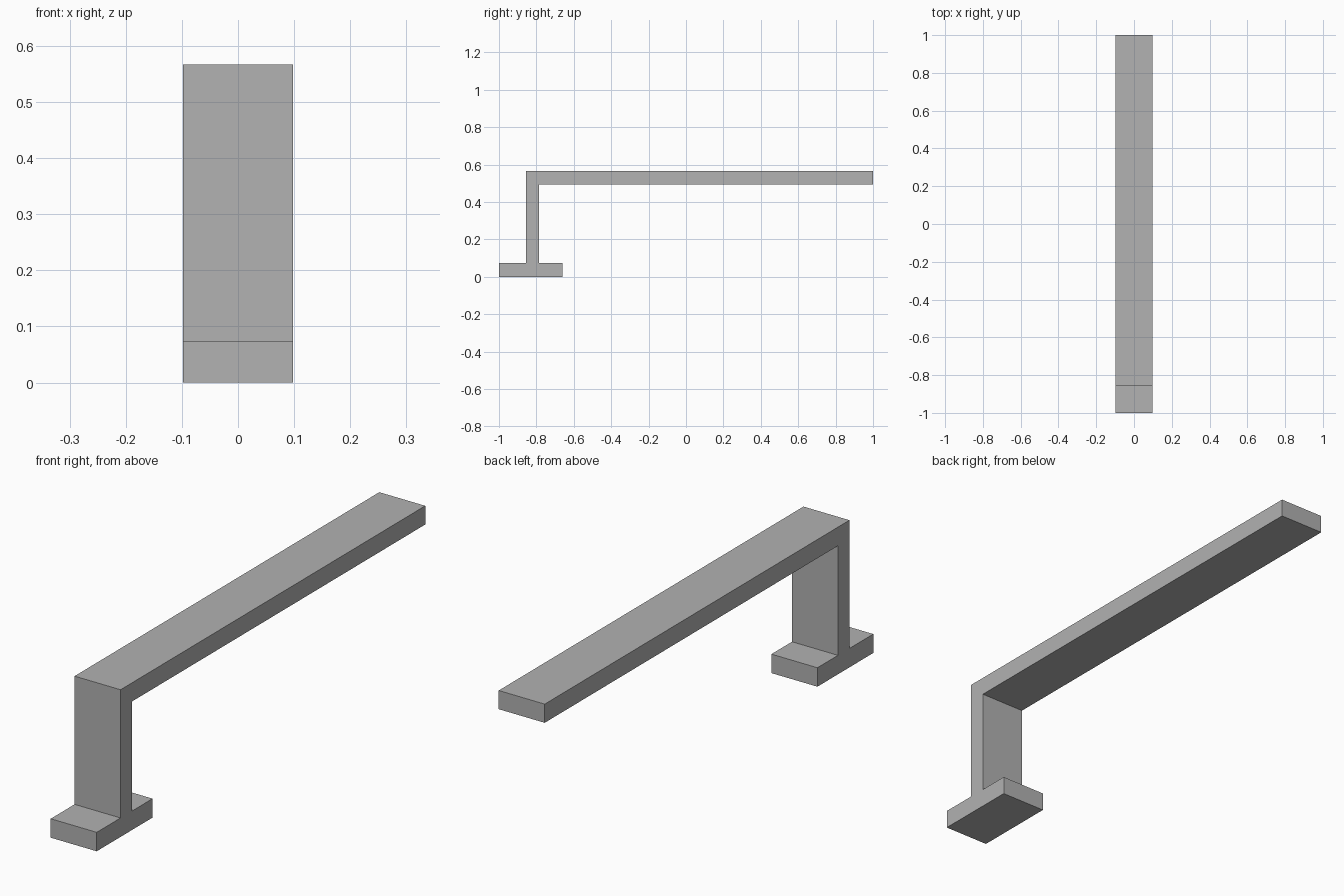
import bpy
import bmesh
from mathutils import Vector

cube = bpy.data.objects.get("Cube")
if cube:
    bpy.data.objects.remove(cube, do_unlink=True)

# One grey for the whole bracket
GREY = (0.445, 0.445, 0.445, 1.0)
grey = bpy.data.materials.new("plain_grey")
grey.use_nodes = True
grey.diffuse_color = GREY
grey.node_tree.nodes["Principled BSDF"].inputs["Base Color"].default_value = GREY

WIDTH = 0.196
FOOT_TOP = 0.073
ARM_BOTTOM, ARM_TOP = 0.495, 0.567
FOOT_FRONT, FOOT_BACK = -1.0, -0.66
POST_FRONT, POST_BACK = -0.855, -0.785
ARM_END = 1.0

# Side outline (y, z): flat foot, upright post, long cantilever arm
outline = [
    (FOOT_FRONT, 0), (FOOT_BACK, 0), (FOOT_BACK, FOOT_TOP),
    (POST_BACK, FOOT_TOP), (POST_BACK, ARM_BOTTOM),
    (ARM_END, ARM_BOTTOM), (ARM_END, ARM_TOP),
    (POST_FRONT, ARM_TOP), (POST_FRONT, FOOT_TOP), (FOOT_FRONT, FOOT_TOP),
]

# Extrude the outline across the width
bm = bmesh.new()
side = bm.faces.new([bm.verts.new((-WIDTH / 2, y, z)) for y, z in outline])
extruded = bmesh.ops.extrude_face_region(bm, geom=[side])
moved = [v for v in extruded["geom"] if isinstance(v, bmesh.types.BMVert)]
bmesh.ops.translate(bm, verts=moved, vec=Vector((WIDTH, 0, 0)))

# Drop any leftover duplicate cap, then face everything outward
bmesh.ops.remove_doubles(bm, verts=bm.verts[:], dist=0.0001)
bmesh.ops.recalc_face_normals(bm, faces=bm.faces[:])

mesh = bpy.data.meshes.new("cantilever_bracket")
bm.to_mesh(mesh)
bm.free()
mesh.materials.append(grey)
bracket = bpy.data.objects.new("cantilever_bracket", mesh)
bpy.context.collection.objects.link(bracket)
